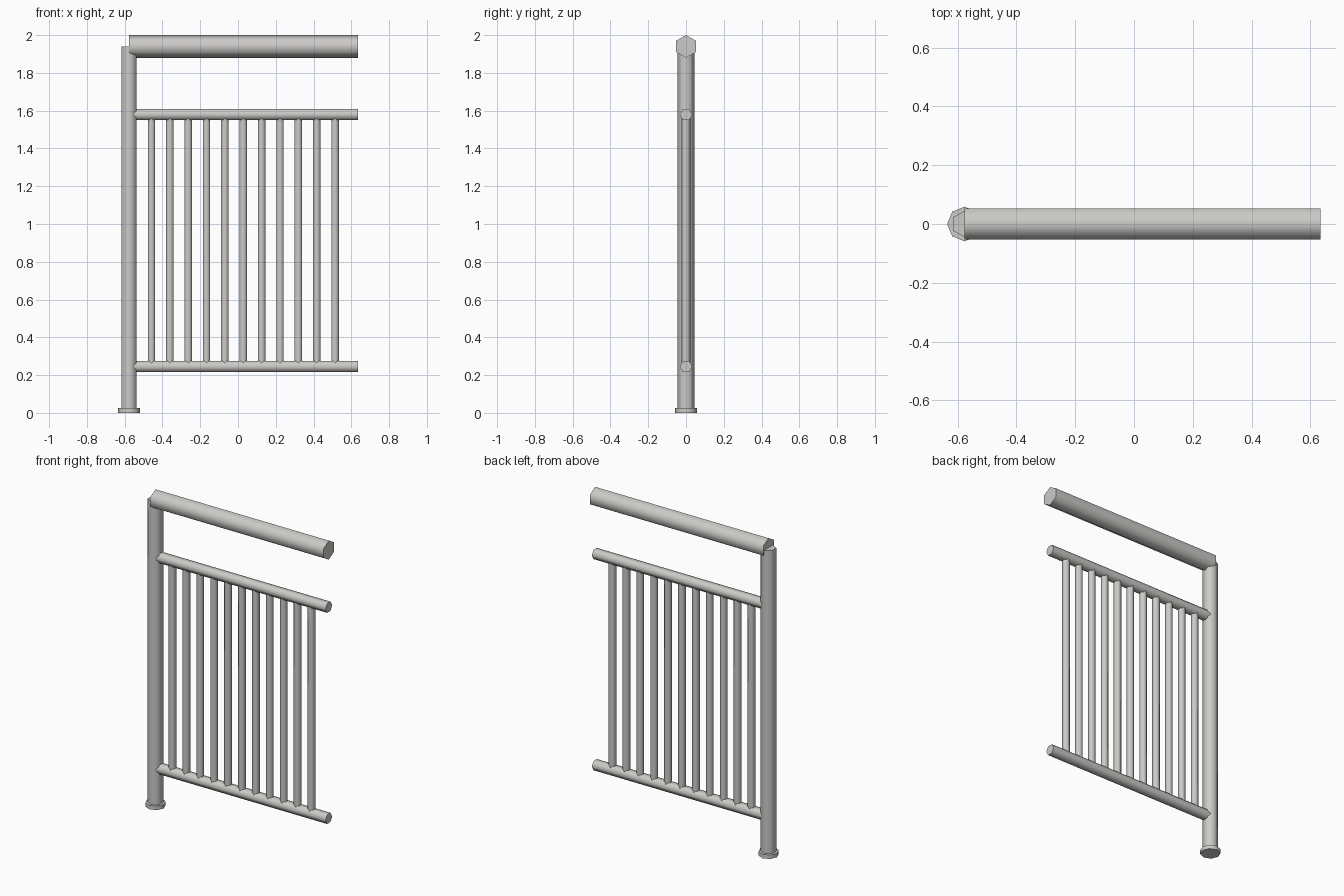
import bpy, math
from mathutils import Vector

if "Cube" in bpy.data.objects:
    bpy.data.objects.remove(bpy.data.objects["Cube"])

metal = bpy.data.materials.new("brushed_metal")
metal.diffuse_color = (0.6, 0.595, 0.575, 1)
metal.use_nodes = True
metal.node_tree.nodes["Principled BSDF"].inputs["Base Color"].default_value = metal.diffuse_color


def bar(name, p0, p1, radius, sides=6, roll=0.0):
    """Low-sided capped tube from p0 to p1, smooth around, sharp at the ends."""
    p0, p1 = Vector(p0), Vector(p1)
    axis = p1 - p0
    bpy.ops.mesh.primitive_cylinder_add(vertices=sides, radius=radius, depth=axis.length)
    ob = bpy.context.object
    ob.name = name
    # roll about the bar's own axis, then lay it along +x if horizontal
    for v in ob.data.vertices:
        x, y, z = v.co
        c, s = math.cos(roll), math.sin(roll)
        x, y = c * x - s * y, s * x + c * y
        v.co = (z, y, -x) if abs(axis.x) > abs(axis.z) else (x, y, z)
    ob.location = (p0 + p1) / 2
    ob.data.materials.append(metal)
    bpy.ops.object.shade_smooth_by_angle(angle=math.radians(70))
    return ob


POST_X, END_X = -0.577, 0.635
TOP_Z, UPPER_Z, LOWER_Z = 1.94, 1.579, 0.245

# Post with octagonal foot
bar("post", (POST_X, 0, 0), (POST_X, 0, TOP_Z), 0.045)
bar("post_foot", (POST_X, 0, 0), (POST_X, 0, 0.025), 0.059, sides=8)

# Handrail (edge up) and the two thinner rails (flat up)
bar("handrail", (POST_X, 0, TOP_Z), (END_X, 0, TOP_Z), 0.06, roll=math.pi / 6)
bar("upper_rail", (POST_X, 0, UPPER_Z), (END_X, 0, UPPER_Z), 0.0335)
bar("lower_rail", (POST_X, 0, LOWER_Z), (END_X, 0, LOWER_Z), 0.0335)

# Balusters between the rails
for i in range(11):
    x = -0.458 + 0.0972 * i
    bar(f"baluster_{i + 1}", (x, 0, LOWER_Z), (x, 0, UPPER_Z), 0.0225)
